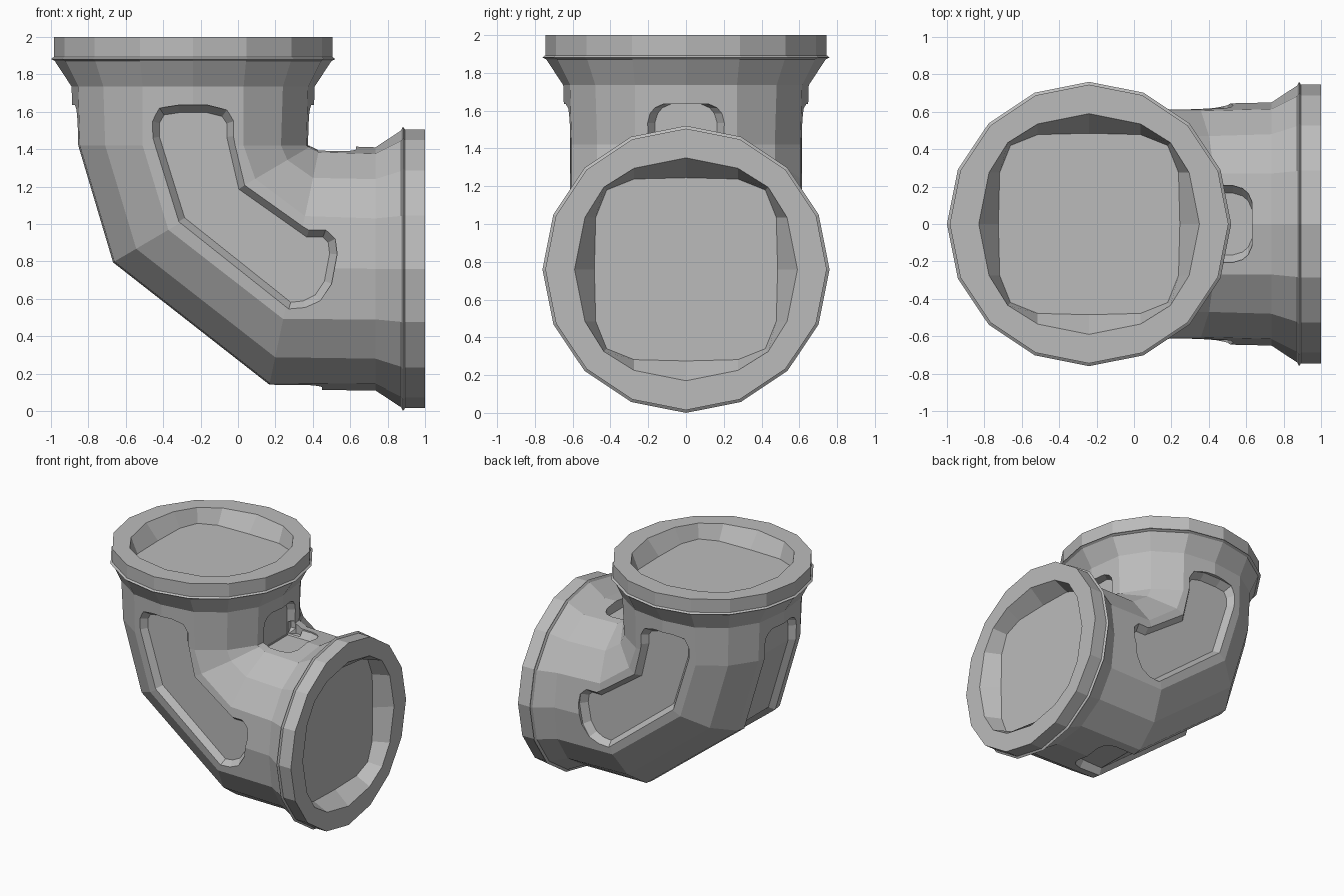
import bpy, bmesh, math
from mathutils import Vector

if "Cube" in bpy.data.objects:
    bpy.data.objects.remove(bpy.data.objects["Cube"])

grey = bpy.data.materials.new("pipe grey")
grey.use_nodes = True
colour = (0.5, 0.5, 0.5, 1)
grey.diffuse_color = colour
grey.node_tree.nodes["Principled BSDF"].inputs["Base Color"].default_value = colour

AX, AZ = -0.24, 0.76      # axis of the upright and of the sideways mouth


def loft(name, rings):
    """Closed skin through rings of equal size, capped at both ends."""
    bm = bmesh.new()
    loops = [[bm.verts.new(p) for p in ring] for ring in rings]
    for a, b in zip(loops, loops[1:]):
        for i in range(len(a)):
            j = (i + 1) % len(a)
            bm.faces.new((a[i], a[j], b[j], b[i]))
    bm.faces.new(loops[0])
    bm.faces.new(loops[-1])
    bmesh.ops.recalc_face_normals(bm, faces=bm.faces)
    mesh = bpy.data.meshes.new(name)
    bm.to_mesh(mesh)
    bm.free()
    mesh.materials.append(grey)
    obj = bpy.data.objects.new(name, mesh)
    bpy.context.collection.objects.link(obj)
    return obj


def section(axis, p, q, diag):
    """Sixteen-sided section, symmetric in all quarters."""
    quarter = [(axis, 0), (p, q), (diag, diag), (q, p)]
    pts = []
    for _ in range(4):
        pts += quarter
        quarter = [(-b, a) for a, b in quarter]
    return pts


def circle(r):
    a = math.pi / 8
    return section(r, r * math.cos(a), r * math.sin(a), r * math.sqrt(0.5))


# A frame is a centre and an outward direction, both in the x-z plane
def upright(z):
    return Vector((AX, 0, z)), Vector((-1, 0, 0))


def sideways(x):
    return Vector((x, 0, AZ)), Vector((0, 0, -1))


def place(frame, pts):
    centre, out = frame
    return [centre + out * a + Vector((0, b, 0)) for a, b in pts]


bend_start = upright(1.42)
bend_upper = (Vector((-0.14, 0, 1.105)), Vector((-0.86, 0, -0.505)))
bend_lower = (Vector((0.30, 0, 0.767)), Vector((-0.215, 0, -1.02)))
bends = [bend_start, bend_upper, bend_lower]

# Elbow body: sunk mouth, flange, lip, neck, bend, then the same mirrored
tube = section(0.64, 0.605, 0.27, 0.47)
mouth = [
    (0.88, section(0.485, 0.478, 0.275, 0.42)),
    (1.00, section(0.59, 0.535, 0.275, 0.435)),
    (1.00, circle(0.745)),
    (0.893, circle(0.745)),
    (0.882, circle(0.76)),
    (0.872, circle(0.74)),
    (0.735, section(0.65, 0.615, 0.27, 0.48)),
]
rings = [place(upright(d + 1), s) for d, s in mouth]
rings += [place(f, tube) for f in bends]
rings += [place(sideways(d), s) for d, s in reversed(mouth)]
elbow = loft("pipe_elbow", rings)

# Side recesses: bent rounded outline with sloping walls
outline = [Vector(p) for p in (
    (-0.46, 1.55), (-0.42, 1.62), (-0.32, 1.635), (-0.16, 1.635), (-0.06, 1.61),
    (-0.02, 1.55), (-0.02, 1.47), (0.04, 1.21), (0.38, 0.97), (0.47, 0.97),
    (0.52, 0.92), (0.53, 0.84), (0.5, 0.68), (0.44, 0.59), (0.36, 0.55),
    (0.27, 0.54), (-0.32, 1.01), (-0.46, 1.46))]


def inset(pts, d):
    """Move a clockwise outline inward by d."""
    result = []
    for i, p in enumerate(pts):
        before = (p - pts[i - 1]).normalized()
        after = (pts[(i + 1) % len(pts)] - p).normalized()
        n1, n2 = Vector((before.y, -before.x)), Vector((after.y, -after.x))
        result.append(p + (n1 + n2) * d / (1 + n1.dot(n2)))
    return result


cutters = []
for side in (-1, 1):
    levels = [(0.565, 0.04), (0.62, 0), (0.75, 0)]
    cutters.append(loft("side_recess_cutter", [
        [(p.x, side * y, p.y) for p in inset(outline, d)] for y, d in levels]))


# Inner and outer recesses: channels following the tube
def channel(name, side, stations):
    rings = []
    for frame, w in stations:
        half = [(0.57, w - 0.04), (0.62, w), (0.68, w)]
        pts = half + [(a, -b) for a, b in reversed(half)]
        rings.append(place(frame, [(side * a, b) for a, b in pts]))
    cutters.append(loft(name, rings))


def rounded_end(frame, end):
    """Stations that narrow toward the end of a channel."""
    return [(frame(end - d), w) for d, w in
            ((0, 0.12), (0.02, 0.165), (0.05, 0.19), (0.1, 0.205))]


channel("outer_recess_cutter", 1,
        rounded_end(upright, 1.635) + [(f, 0.205) for f in bends]
        + rounded_end(sideways, 0.45)[::-1])
channel("inner_upper_recess_cutter", -1,
        rounded_end(upright, 1.635) + [(upright(1.34), 0.205)])
channel("inner_lower_recess_cutter", -1,
        rounded_end(sideways, 0.63) + [(sideways(0.335), 0.204)])

for cutter in cutters:
    cutter.hide_render = True
    cut = elbow.modifiers.new(cutter.name, "BOOLEAN")
    cut.operation = "DIFFERENCE"
    cut.solver = "EXACT"
    cut.object = cutter

# Bake the cuts and drop the cutters
bpy.context.view_layer.update()
graph = bpy.context.evaluated_depsgraph_get()
baked = bpy.data.meshes.new_from_object(elbow.evaluated_get(graph))
elbow.modifiers.clear()
elbow.data = baked
for cutter in cutters:
    bpy.data.objects.remove(cutter)
